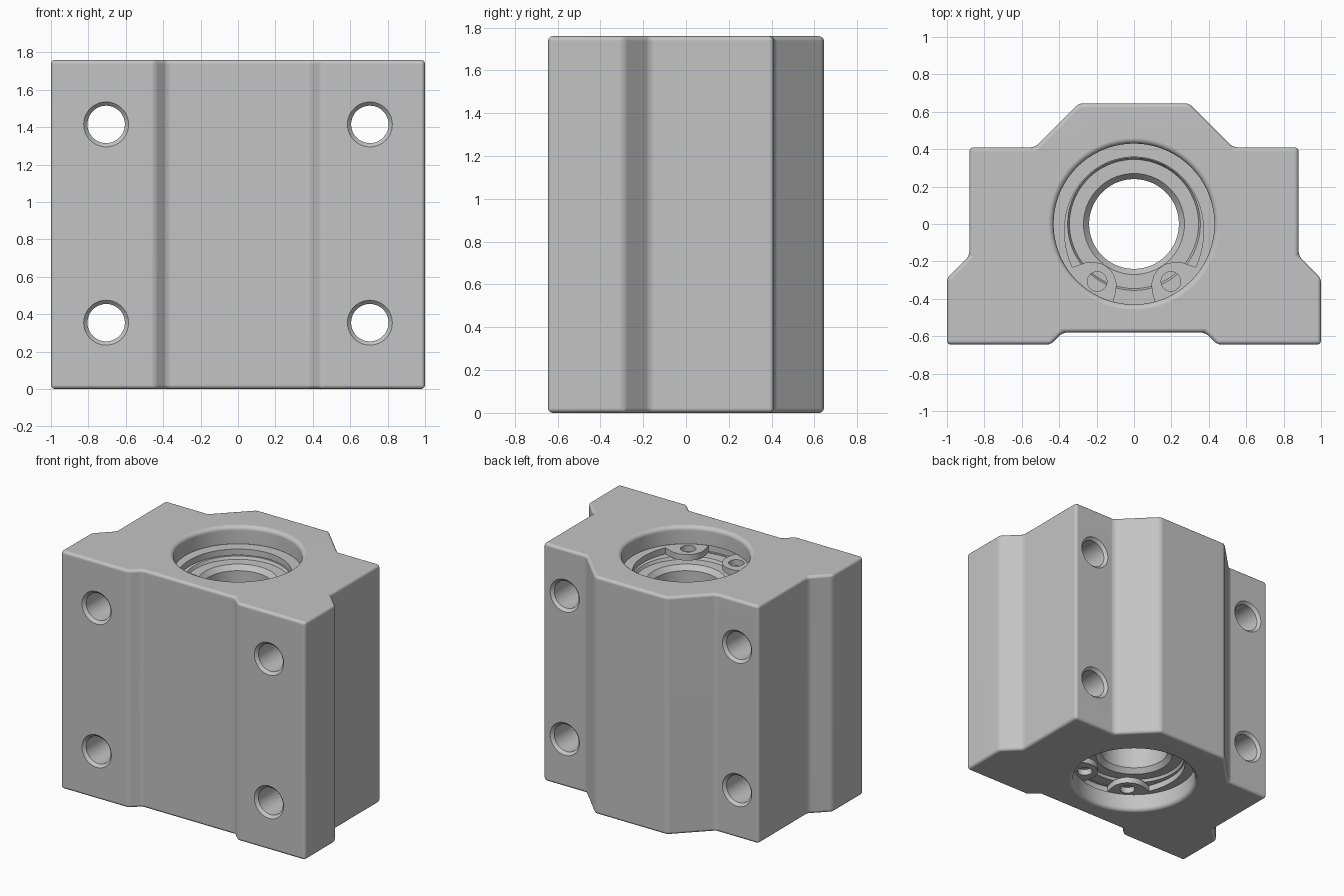
import bpy, bmesh, math
from mathutils import Matrix, Vector

HEIGHT = 1.76
SEGMENTS = 72

if "Cube" in bpy.data.objects:
    bpy.data.objects.remove(bpy.data.objects["Cube"], do_unlink=True)

metal = bpy.data.materials.new("grey metal")
metal.use_nodes = True
metal.diffuse_color = (0.55, 0.55, 0.55, 1)
metal.node_tree.nodes["Principled BSDF"].inputs["Base Color"].default_value = (0.55, 0.55, 0.55, 1)


def finish(name, bm):
    bmesh.ops.recalc_face_normals(bm, faces=bm.faces[:])
    mesh = bpy.data.meshes.new(name)
    bm.to_mesh(mesh)
    bm.free()
    mesh.materials.append(metal)
    obj = bpy.data.objects.new(name, mesh)
    bpy.context.collection.objects.link(obj)
    return obj


def prism(name, outline, z0, z1):
    bm = bmesh.new()
    face = bm.faces.new([bm.verts.new((x, y, z0)) for x, y in outline])
    top = bmesh.ops.extrude_face_region(bm, geom=[face])["geom"]
    bmesh.ops.translate(bm, vec=(0, 0, z1 - z0),
                        verts=[v for v in top if isinstance(v, bmesh.types.BMVert)])
    return finish(name, bm)


def lathe(name, profile, ring=False, matrix=Matrix()):
    """Turn (radius, z) points about z; a ring joins its ends, otherwise they are capped."""
    bm = bmesh.new()
    loops = []
    for r, z in profile:
        angles = [math.tau * i / SEGMENTS for i in range(SEGMENTS)]
        loops.append([bm.verts.new(matrix @ Vector((r * math.cos(a), r * math.sin(a), z)))
                      for a in angles])
    pairs = list(zip(loops, loops[1:]))
    if ring:
        pairs.append((loops[-1], loops[0]))
    else:
        bm.faces.new(loops[0])
        bm.faces.new(loops[-1])
    for a, b in pairs:
        for i in range(SEGMENTS):
            j = (i + 1) % SEGMENTS
            bm.faces.new((a[i], a[j], b[j], b[i]))
    return finish(name, bm)


def both_ends(half):
    return half + [(r, HEIGHT - z) for r, z in reversed(half)]


def apply(obj, modifier):
    bpy.context.view_layer.objects.active = obj
    bpy.ops.object.modifier_apply(modifier=modifier.name)


def cut(obj, cutter):
    mod = obj.modifiers.new("cut", "BOOLEAN")
    mod.operation = "DIFFERENCE"
    mod.solver = "EXACT"
    mod.object = cutter
    apply(obj, mod)
    bpy.data.objects.remove(cutter, do_unlink=True)


def smooth(obj, weighted=False):
    bpy.ops.object.select_all(action="DESELECT")
    obj.select_set(True)
    bpy.context.view_layer.objects.active = obj
    bpy.ops.object.shade_smooth_by_angle(angle=math.radians(32))
    if weighted:
        mod = obj.modifiers.new("weighted", "WEIGHTED_NORMAL")
        mod.keep_sharp = True


# Housing block with rounded edges
side = [(0.38, -0.58), (0.445, -0.645), (1, -0.645), (1, -0.29), (0.88, -0.17),
        (0.88, 0.41), (0.53, 0.41), (0.295, 0.645)]
block = prism("housing_block", side + [(-x, y) for x, y in reversed(side)], 0, HEIGHT)
bevel = block.modifiers.new("round", "BEVEL")
bevel.width = 0.022
bevel.segments = 3
bevel.limit_method = "ANGLE"
apply(block, bevel)

# Main bore with rounded mouths and clip grooves
mouth = [(0.46 - 0.03 * math.cos(t), 0.03 - 0.03 * math.sin(t))
         for t in (math.pi / 2 * i / 4 for i in range(4, -1, -1))]
groove = [(0.43, 0.13), (0.445, 0.13), (0.445, 0.18), (0.43, 0.18)]
cut(block, lathe("bore_cutter", both_ends([(0.46, -0.05)] + mouth + groove)))

# Four chamfered mounting holes
for x in (-0.705, 0.705):
    for z in (0.355, 1.415):
        place = Matrix.Translation((x, 0, z)) @ Matrix.Rotation(-math.pi / 2, 4, "X")
        cut(block, lathe("hole_cutter",
                         [(0.14, -0.665), (0.1, -0.625), (0.1, 0.39), (0.14, 0.43)],
                         matrix=place))
smooth(block, True)

# Bearing sleeve with recessed seals
sleeve = lathe("bearing_sleeve", both_ends(
    [(0.24, 0.24), (0.27, 0.205), (0.345, 0.205), (0.355, 0.185), (0.432, 0.185)]), ring=True)
smooth(sleeve)

# Retaining clips with pierced lugs, one at each end
start, stop = math.radians(-75), math.radians(255)
inner_start, inner_stop = math.radians(-35), math.radians(215)
outer, inner = [], []
for i in range(61):
    t = i / 60
    a = start + (stop - start) * t
    outer.append((0.44 * math.cos(a), 0.44 * math.sin(a)))
    a = inner_start + (inner_stop - inner_start) * t
    r = 0.358 + 0.045 * abs(2 * t - 1) ** 4
    inner.append((r * math.cos(a), r * math.sin(a)))
lug = [(0.255, -0.205), (0.21, -0.203), (0.165, -0.215), (0.13, -0.24),
       (0.105, -0.275), (0.093, -0.32), (0.098, -0.37)]
outline = outer + [(-x, y) for x, y in reversed(lug)] + inner[::-1] + lug
for name, z0 in (("lower_clip", 0.135), ("upper_clip", HEIGHT - 0.18)):
    clip = prism(name, outline, z0, z0 + 0.045)
    for x in (-0.197, 0.197):
        cut(clip, lathe("pin_cutter", [(0.052, z0 - 0.1), (0.052, z0 + 0.1)],
                        matrix=Matrix.Translation((x, -0.307, 0))))
    smooth(clip)
